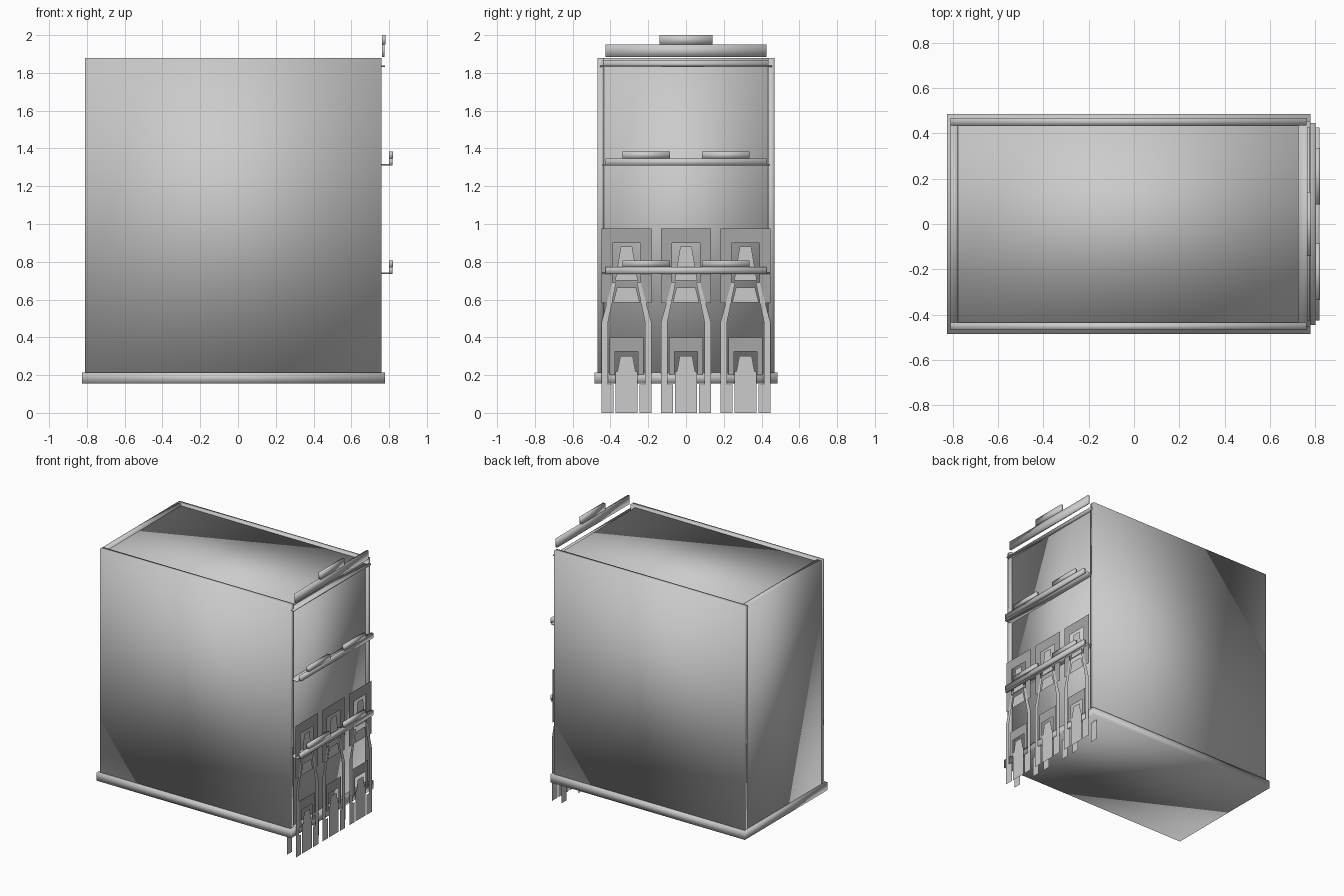
import bpy

if "Cube" in bpy.data.objects:
    bpy.data.objects.remove(bpy.data.objects["Cube"])


def grey(name, v):
    m = bpy.data.materials.new(name)
    m.diffuse_color = (v, v, v, 1)
    m.use_nodes = True
    m.node_tree.nodes["Principled BSDF"].inputs["Base Color"].default_value = m.diffuse_color
    return m


DARK, MID, LIGHT = grey("dark_grey", 0.38), grey("mid_grey", 0.55), grey("light_grey", 0.72)


def box(name, x, y, z, mat=MID):
    """Smooth-shaded box from (min, max) ranges."""
    bpy.ops.mesh.primitive_cube_add(size=1, location=[sum(r) / 2 for r in (x, y, z)])
    ob = bpy.context.object
    ob.name = name
    ob.scale = [r[1] - r[0] for r in (x, y, z)]
    bpy.ops.object.transform_apply(location=False, rotation=False, scale=True)
    bpy.ops.object.shade_smooth()
    ob.data.materials.append(mat)
    return ob


def sheet(name, x, pts, cy=0.0, side=1, mat=MID):
    """Thin flat cut-out facing +x, from (y, z) points."""
    me = bpy.data.meshes.new(name)
    me.from_pydata([(x, cy + side * y, z) for y, z in pts], [], [range(len(pts))])
    if side < 0:
        me.flip_normals()
    me.materials.append(mat)
    ob = bpy.data.objects.new(name, me)
    bpy.context.collection.objects.link(ob)
    return ob


def arch(w, z0, z1, iw, iz):
    """Inverted U outline."""
    return [(-w, z0), (-iw, z0), (-iw, iz), (iw, iz), (iw, z0), (w, z0), (w, z1), (-w, z1)]


def trapezoid(bw, z0, tw, z1):
    return [(-bw, z0), (bw, z0), (tw, z1), (-tw, z1)]


# Building shell with parapet on three sides and recessed roof
box("base_skirt", (-0.825, 0.778), (-0.485, 0.485), (0.155, 0.215))
for s, n in ((-1, "front"), (1, "back")):
    box("wall_" + n, (-0.81, 0.76), sorted((s * 0.435, s * 0.468)), (0.215, 1.88))
box("wall_left", (-0.81, -0.775), (-0.435, 0.435), (0.215, 1.88))
box("wall_facade", (0.725, 0.745), (-0.435, 0.435), (0.215, 1.835))
box("roof", (-0.775, 0.725), (-0.435, 0.435), (1.83, 1.865))

# Thin ledges and sign beams across the facade
box("ledge_top", (0.73, 0.778), (-0.455, 0.455), (1.832, 1.84))
for z in (0.735, 1.31):
    box("beam_ledge", (0.74, 0.80), (-0.445, 0.445), (z, z + 0.007))
    box("sign_beam", (0.80, 0.818), (-0.425, 0.425), (z, z + 0.037))
    for s in (-1, 1):
        box("sign_plate", (0.80, 0.82), sorted((s * 0.085, s * 0.335)), (z + 0.037, z + 0.073))
box("sign_beam_top", (0.762, 0.776), (-0.425, 0.425), (1.885, 1.95))
box("sign_plate_top", (0.762, 0.781), (-0.14, 0.14), (1.95, 2.0))

# Three repeated window bays made of flat cut-out sheets
leg = [(0.07, 0), (0.132, 0), (0.132, 0.48), (0.075, 0.69), (0.055, 0.69),
       (0.065, 0.64), (0.098, 0.48), (0.098, 0.15), (0.07, 0.15)]
for c in (-0.315, 0, 0.315):
    sheet("window_surround", 0.787, arch(0.182 - 0.05, 0.583, 0.976, 0.075, 0.90), c, 1, DARK)
    sheet("upper_pane", 0.788, trapezoid(0.06, 0.70, 0.03, 0.88), c, 1, LIGHT)
    sheet("lower_pane", 0.788, trapezoid(0.07, 0.585, 0.05, 0.665), c, 1, LIGHT)
    sheet("door_surround", 0.787, arch(0.09, 0.20, 0.40, 0.06, 0.325), c, 1, DARK)
    sheet("door_panel", 0.789, [(-0.057, 0), (0.057, 0), (0.057, 0.22), (0.048, 0.22),
                                (0.033, 0.30), (-0.033, 0.30), (-0.048, 0.22), (-0.057, 0.22)], c)
    for s in (-1, 1):
        sheet("pillar_outer", 0.79, leg, c, s)
        sheet("pillar_inner", 0.715, leg, c, s)
